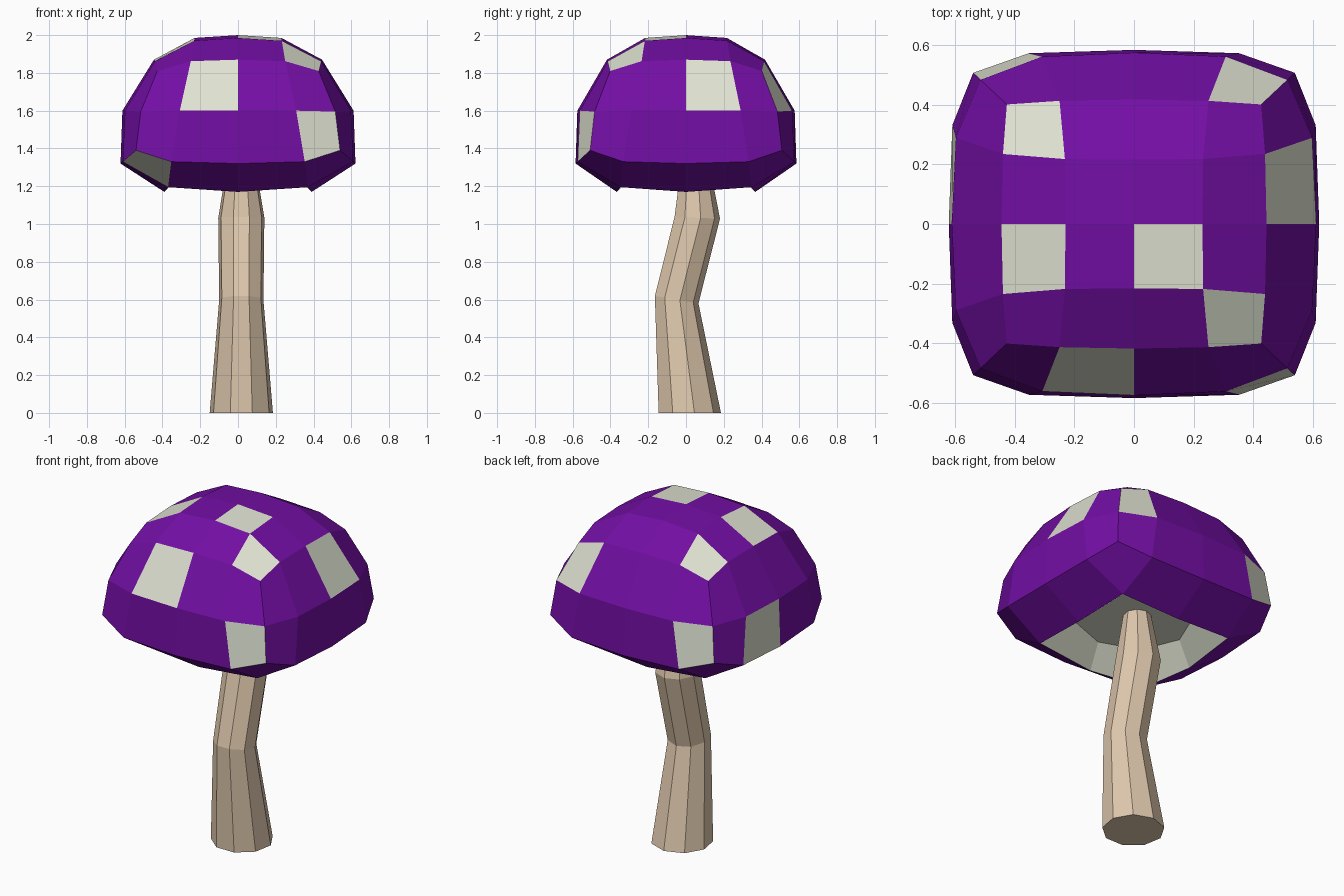
import bpy, bmesh, math

if "Cube" in bpy.data.objects:
    bpy.data.objects.remove(bpy.data.objects["Cube"])


def material(name, rgb):
    m = bpy.data.materials.new(name)
    m.diffuse_color = (*rgb, 1)
    m.use_nodes = True
    m.node_tree.nodes["Principled BSDF"].inputs["Base Color"].default_value = m.diffuse_color
    return m


PURPLE = material("purple", (0.17, 0.0045, 0.37))
CREAM = material("cream", (0.74, 0.77, 0.64))
TAN = material("tan", (0.74, 0.58, 0.42))


def finish(bm, name, mats):
    bmesh.ops.recalc_face_normals(bm, faces=bm.faces[:])
    me = bpy.data.meshes.new(name)
    bm.to_mesh(me)
    bm.free()
    for m in mats:
        me.materials.append(m)
    ob = bpy.data.objects.new(name, me)
    bpy.context.collection.objects.link(ob)
    return ob


# Cap: rounded box lattice; one eighth of each level, mirrored by sign and swap
Y_SCALE = 0.94
LEVELS = {
    "top": {(0, 0): (0, 0, 2.0), (1, 0): (.23, 0, 1.985), (1, 1): (.232, .232, 1.97),
            (2, 0): (.445, 0, 1.87), (2, 1): (.44, .25, 1.862), (2, 2): (.427, .427, 1.81)},
    "mid": {(2, 0): (.612, 0, 1.60), (2, 1): (.598, .308, 1.60), (2, 2): (.515, .515, 1.595)},
    "low": {(2, 0): (.622, 0, 1.32), (2, 1): (.61, .353, 1.33), (2, 2): (.54, .54, 1.39)},
    "rim": {(1, 0): (.39, 0, 1.17), (1, 1): (.37, .37, 1.195)},
    "ceiling": {(0, 0): (0, 0, 1.32), (1, 0): (.32, 0, 1.32), (1, 1): (.23, .23, 1.32)},
}
bm = bmesh.new()
cache = {}


def vert(level, i, j):
    key = (level, i, j)
    if key not in cache:
        a, b = abs(i), abs(j)
        p, q, z = LEVELS[level][(max(a, b), min(a, b))]
        x, y = (p, q) if a >= b else (q, p)
        cache[key] = bm.verts.new((math.copysign(x, i), math.copysign(y, j) * Y_SCALE, z))
    return cache[key]


def face(keys, mat):
    bm.faces.new([vert(*k) for k in keys]).material_index = mat


def cell(i, j):
    return [(i, j), (i + 1, j), (i + 1, j + 1), (i, j + 1)]


# Cream patches on the cap
TOP_SPOTS = {(-2, -1), (0, -1), (1, -2), (-2, 1)}
SIDE_SPOTS = {("front", "top", -1), ("front", "mid", 1), ("back", "top", 1),
              ("back", "mid", -2), ("right", "top", 0), ("left", "mid", 0)}
SIDES = {"front": lambda t: (t, -2), "back": lambda t: (t, 2),
         "right": lambda t: (2, t), "left": lambda t: (-2, t)}

for i in range(-2, 2):
    for j in range(-2, 2):
        corners = cell(i, j)
        # Crown
        face([("top", *c) for c in corners], int((i, j) in TOP_SPOTS))
        if i in (-1, 0) and j in (-1, 0):
            # Recessed underside
            face([("ceiling", *c) for c in corners], 1)
        else:
            # Turned-in lower lip
            lip = [("low" if max(map(abs, c)) == 2 else "rim", *c) for c in corners]
            face(lip, int((i, j) == (-2, -2)))

# Side walls
for side, at in SIDES.items():
    for upper, lower in (("top", "mid"), ("mid", "low")):
        for t in range(-2, 2):
            face([(upper, *at(t)), (upper, *at(t + 1)), (lower, *at(t + 1)), (lower, *at(t))],
                 int((side, upper, t) in SIDE_SPOTS))

# Sloping inner walls under the cap
ring = [(1, 0), (1, 1), (0, 1), (-1, 1), (-1, 0), (-1, -1), (0, -1), (1, -1)]
for c, d in zip(ring, ring[1:] + ring[:1]):
    face([("rim", *c), ("rim", *d), ("ceiling", *d), ("ceiling", *c)], 1)
finish(bm, "cap", [PURPLE, CREAM])

# Stem: bent nine-sided tube, rings of (centre y, z, radius, tilt)
SIDES_N = 9
bm = bmesh.new()
rings = []
for cy, z, r, tilt in ((.015, 0, .17, 0), (-.053, .60, .119, -.17),
                       (.056, 1.033, .124, -.04), (.047, 1.325, .075, 0)):
    loop = []
    for n in range(SIDES_N):
        a = math.radians(90) + math.tau * n / SIDES_N
        dy = r * math.sin(a)
        loop.append(bm.verts.new((.0175 + r * math.cos(a), cy + dy, z + tilt * dy)))
    rings.append(loop)
for lo, hi in zip(rings, rings[1:]):
    for n in range(SIDES_N):
        m = (n + 1) % SIDES_N
        bm.faces.new((lo[n], lo[m], hi[m], hi[n]))
bm.faces.new(rings[0])
bm.faces.new(rings[-1])
finish(bm, "stem", [TAN])
